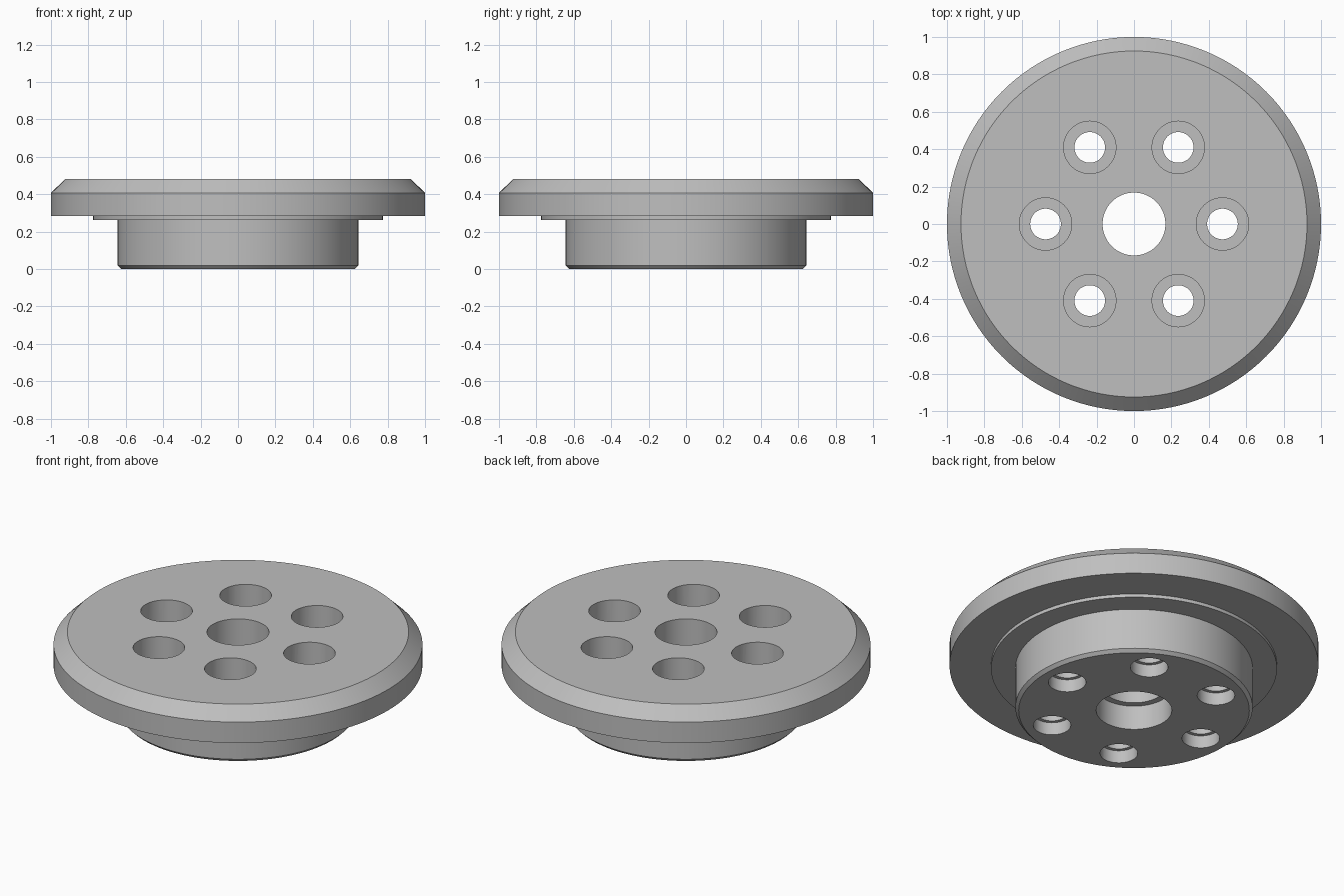
import bpy
import math
from math import cos, sin, tau

cube = bpy.data.objects.get("Cube")
if cube:
    bpy.data.objects.remove(cube, do_unlink=True)

grey = bpy.data.materials.new("plain grey")
grey.use_nodes = True
colour = (0.52, 0.52, 0.52, 1)
grey.diffuse_color = colour
grey.node_tree.nodes["Principled BSDF"].inputs["Base Color"].default_value = colour


def lathe(name, profile, sides, ring=False, centre=(0, 0)):
    """Revolve (radius, height) points, listed bottom to top on the outside."""
    verts = [(centre[0] + r * cos(tau * i / sides), centre[1] + r * sin(tau * i / sides), z)
             for r, z in profile for i in range(sides)]
    n = len(profile)
    faces = []
    for k in range(n if ring else n - 1):
        a, b = k * sides, (k + 1) % n * sides
        for i in range(sides):
            j = (i + 1) % sides
            faces.append((a + i, a + j, b + j, b + i))
    if not ring:
        faces.append(tuple(reversed(range(sides))))
        faces.append(tuple(range((n - 1) * sides, n * sides)))
    mesh = bpy.data.meshes.new(name)
    mesh.from_pydata(verts, [], faces)
    mesh.materials.append(grey)
    obj = bpy.data.objects.new(name, mesh)
    bpy.context.collection.objects.link(obj)
    return obj


# Flange, shallow step, hub and stepped centre bore as one closed profile
flange = lathe("flanged_hub", [
    (0.205, 0), (0.625, 0), (0.643, 0.018), (0.643, 0.262), (0.775, 0.262),
    (0.775, 0.282), (1, 0.282), (1, 0.407), (0.925, 0.48),
    (0.168, 0.48), (0.168, 0.145), (0.205, 0.145)], 128, ring=True)

# Six counterbored bolt holes, stepped at both ends
for k in range(6):
    a = tau * k / 6
    cutter = lathe("bolt_hole_cutter", [
        (0.102, -0.1), (0.102, 0.075), (0.082, 0.075),
        (0.082, 0.24), (0.14, 0.24), (0.14, 0.6)], 48,
        centre=(0.473 * cos(a), 0.473 * sin(a)))
    cutter.hide_render = True
    cut = flange.modifiers.new("bolt_hole", "BOOLEAN")
    cut.operation = "DIFFERENCE"
    cut.solver = "EXACT"
    cut.object = cutter
    bpy.context.view_layer.objects.active = flange
    bpy.ops.object.modifier_apply(modifier=cut.name)
    bpy.data.objects.remove(cutter, do_unlink=True)

# Smooth round walls with crisp rims
bpy.ops.object.select_all(action="DESELECT")
flange.select_set(True)
bpy.context.view_layer.objects.active = flange
bpy.ops.object.shade_smooth_by_angle(angle=math.radians(30))
